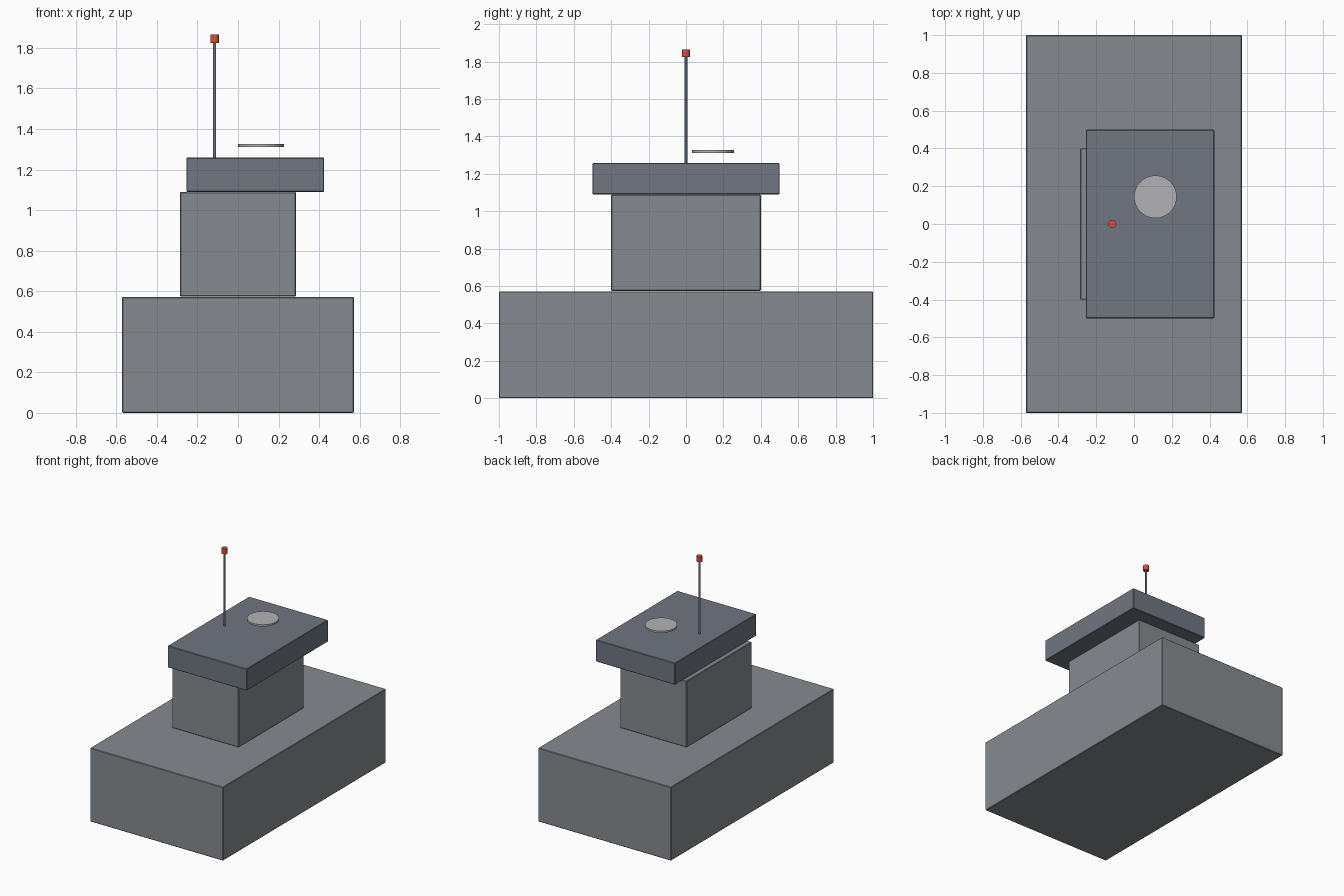
import bpy

if "Cube" in bpy.data.objects:
    bpy.data.objects.remove(bpy.data.objects["Cube"])

U = 2 / 7  # module: the hull is 7 modules long


def material(name, rgb):
    m = bpy.data.materials.new(name)
    m.diffuse_color = (*rgb, 1)
    m.use_nodes = True
    m.node_tree.nodes["Principled BSDF"].inputs["Base Color"].default_value = m.diffuse_color
    return m


GREY = material("steel_grey", (0.24, 0.26, 0.28))
DARK = material("slate_grey", (0.16, 0.18, 0.22))
LIGHT = material("light_grey", (0.45, 0.45, 0.46))
RED = material("red", (0.7, 0.08, 0.05))


def box(name, size, x, z0, mat, bevel=0.004):
    """Box standing on z0, with finely bevelled edges."""
    bpy.ops.mesh.primitive_cube_add(size=1, location=(x, 0, z0 + size[2] / 2))
    ob = bpy.context.object
    ob.name = name
    ob.scale = size
    bpy.ops.object.transform_apply(location=False, rotation=False, scale=True)
    ob.data.materials.append(mat)
    mod = ob.modifiers.new("edge_bevel", 'BEVEL')
    mod.width = bevel
    mod.segments = 1
    return ob


def cylinder(name, x, y, z0, z1, r, sides, mat):
    """Upright cylinder between z0 and z1."""
    bpy.ops.mesh.primitive_cylinder_add(vertices=sides, radius=r, depth=z1 - z0,
                                        location=(x, y, (z0 + z1) / 2))
    ob = bpy.context.object
    ob.name = name
    ob.data.materials.append(mat)
    bpy.ops.object.shade_smooth_by_angle()
    return ob


# Stacked body: base block, tower and overhanging roof slab
box("hull", (4 * U, 7 * U, 2 * U), 0, 0, GREY)
box("tower", (2 * U, 2.8 * U, 1.8 * U), 0, 2 * U + 0.003, GREY)
box("roof_slab", (2.38 * U, 3.5 * U, 0.59 * U), 0.085, 1.09, DARK)

# Hatch disc hovering over the roof
cylinder("hatch", 0.113, 0.144, 1.312, 1.326, 0.113, 32, LIGHT)

# Antenna with a red tip
cylinder("antenna", -0.115, 0, 1.255, 1.83, 0.0075, 12, DARK)
cylinder("antenna_tip", -0.115, 0, 1.824, 1.865, 0.0215, 12, RED)
